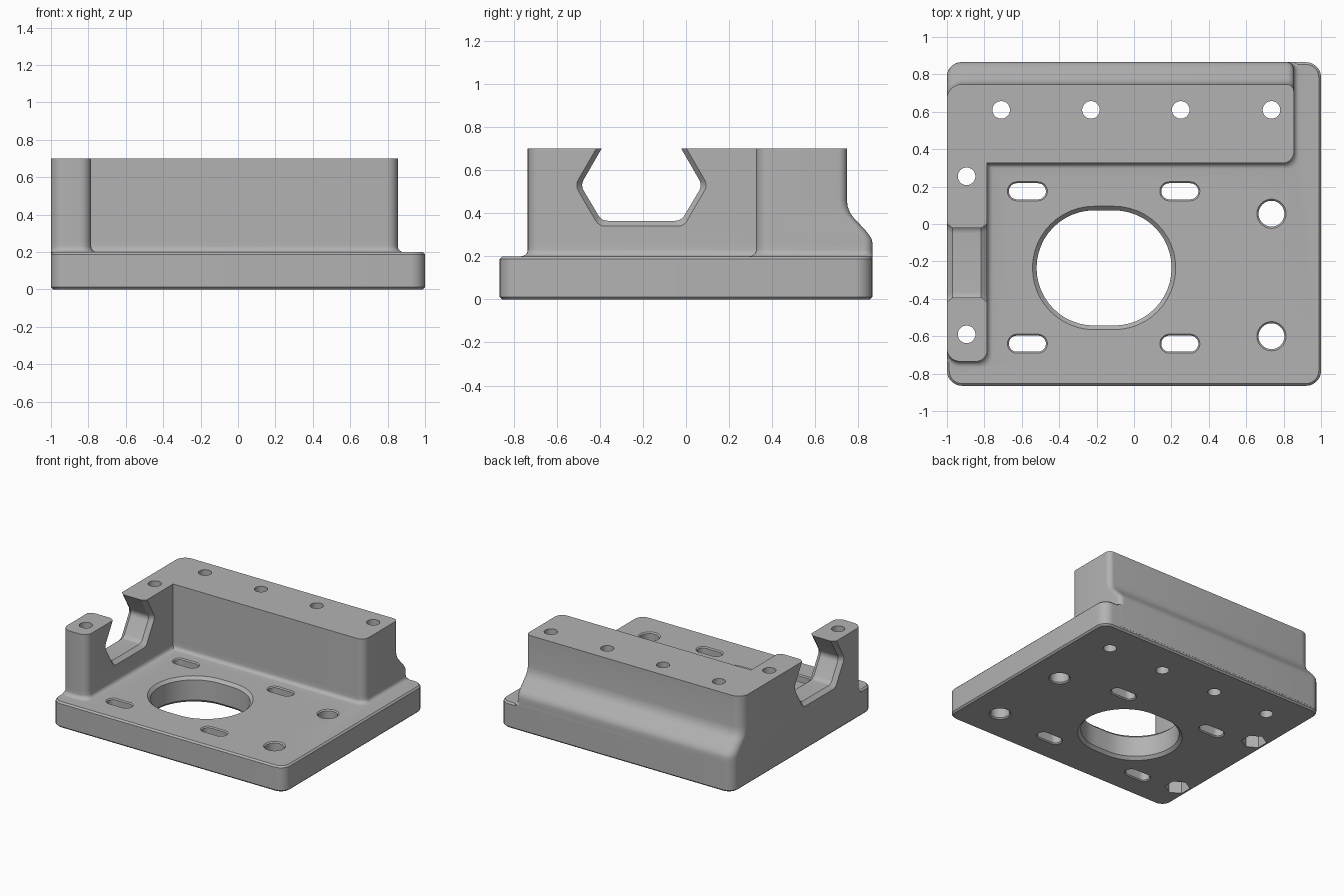
import bpy, bmesh, math
from mathutils import Vector

if "Cube" in bpy.data.objects:
    bpy.data.objects.remove(bpy.data.objects["Cube"])


def rounded(corners, radii, steps=7):
    """Outline of a polygon with an arc at every corner that has a radius."""
    out = []
    for i, (c, r) in enumerate(zip(corners, radii)):
        c = Vector(c)
        if r == 0:
            out.append(c)
            continue
        a = (Vector(corners[i - 1]) - c).normalized()
        b = (Vector(corners[(i + 1) % len(corners)]) - c).normalized()
        half = a.angle(b) / 2
        mid = c + (a + b).normalized() * r / math.sin(half)
        start = c + a * r / math.tan(half) - mid
        end = c + b * r / math.tan(half) - mid
        span = math.pi - 2 * half
        for k in range(steps + 1):
            t = k / steps
            out.append(mid + (start * math.sin((1 - t) * span)
                              + end * math.sin(t * span)) / math.sin(span))
    return out


def rectangle(hx, hy, r):
    return rounded([(-hx, -hy), (hx, -hy), (hx, hy), (-hx, hy)], [r] * 4)


def slot(x, y, half_gap, r, n=24):
    """Two half circles joined by straight sides; a circle when half_gap is 0."""
    pts = []
    for side, first in ((1, -math.pi / 2), (-1, math.pi / 2)):
        for k in range(n + 1 if half_gap else n):
            a = first + math.pi * k / n
            pts.append(Vector((x + side * half_gap + r * math.cos(a), y + r * math.sin(a))))
    return pts


def loft(bm, sections, axis="z"):
    """Closed solid through matching outlines placed along an axis."""
    rings = []
    for pts, h in sections:
        rings.append([bm.verts.new((p.x, p.y, h) if axis == "z" else (h, p.x, p.y))
                      for p in pts])
    for low, high in zip(rings, rings[1:]):
        for i in range(len(low)):
            bm.faces.new((low[i - 1], low[i], high[i], high[i - 1]))
    bm.faces.new(rings[0][::-1])
    bm.faces.new(rings[-1])


def finish(name, bm):
    bmesh.ops.recalc_face_normals(bm, faces=bm.faces)
    mesh = bpy.data.meshes.new(name)
    bm.to_mesh(mesh)
    bm.free()
    obj = bpy.data.objects.new(name, mesh)
    bpy.context.collection.objects.link(obj)
    return obj


# Base plate with softened rims
HX, HY, THICK, RIM = 1.0, 0.865, 0.2, 0.012
bm = bmesh.new()
loft(bm, [(rectangle(HX - i, HY - i, 0.08 - i), z) for i, z in
          ((RIM, 0), (0, RIM), (0, THICK - RIM), (RIM, THICK))])
bracket = finish("mounting_bracket", bm)


# L-shaped wall, flared at the back and filleted where it meets the plate
def wall_outline(back, f):
    left, inner, right, front, end = -1.001, -0.785 + f, 0.855 + f, 0.325 - f, -0.735 - f
    return rounded([(left, back), (left, end), (inner, end),
                    (inner, front), (right, front), (right, back)],
                   [0.08, 0.07, 0.06, 0, 0.06, 0.04])


FILLET, BACK = 0.03, 0.866
levels = [(2 * RIM, BACK, FILLET)]
for k in range(6):
    a = math.pi / 2 * k / 5
    levels.append((THICK + FILLET * (1 - math.cos(a)), BACK, FILLET * (1 - math.sin(a))))
levels += [(z, back, 0) for z, back in
           ((0.26, BACK), (0.28, 0.862), (0.30, 0.85), (0.32, 0.834), (0.38, 0.778),
            (0.40, 0.763), (0.43, 0.751), (0.46, 0.747), (0.7, 0.747))]
bm = bmesh.new()
loft(bm, [(wall_outline(back, f), z) for z, back, f in levels])
wall = finish("wall", bm)

# Holes through plate and walls
bm = bmesh.new()


def through(x, y, gap, r, chamfer):
    """Opening in the plate with a chamfer at both ends."""
    loft(bm, [(slot(x, y, gap, r + c), z) for c, z in
              ((2 * chamfer, -chamfer), (0, chamfer),
               (0, THICK - chamfer), (2 * chamfer, THICK + chamfer))])


through(-0.16, -0.235, 0.053, 0.308, 0.022)
for y in (0.175, -0.64):
    for x in (-0.57, 0.245):
        through(x, y, 0.056, 0.043, 0.008)
for y in (0.055, -0.6):
    through(0.735, y, 0, 0.069, 0.009)

screws = [(-0.895, 0.255), (-0.895, -0.59)]
for x, y in screws + [(x, 0.61) for x in (-0.71, -0.23, 0.25, 0.735)]:
    loft(bm, [(slot(x, y, 0, 0.047), z) for z in (-0.1, 0.8)])


# Hexagonal notch in the side wall, chamfered on both faces
def notch(grow):
    mid, side = -0.207, 0.283 + grow
    foot, low, top, waist = 0.185 + grow * 0.5, 0.365 - grow, 0.8, 0.53
    neck = side - (top - waist) / math.tan(math.radians(60))
    half = [(foot, low), (side, waist), (neck, top)]
    pts = [(mid + u, z) for u, z in half] + [(mid - u, z) for u, z in half[::-1]]
    return rounded(pts, [0.05, 0.05, 0, 0, 0.05, 0.05])


loft(bm, [(notch(g), x) for g, x in
          ((0.05, -1.03), (0, -0.97), (0, -0.817), (0.05, -0.753))], "x")
holes = finish("hole_cutter", bm)

# Nut pockets under the side wall
bm = bmesh.new()
for x, y in screws:
    ring = [Vector((x + 0.09 * math.sin(k * math.pi / 3),
                    y + 0.09 * math.cos(k * math.pi / 3))) for k in range(6)]
    loft(bm, [(ring, -0.1), (ring, 0.12)])
pockets = finish("nut_pocket_cutter", bm)

# Combine the solids and drop the helpers
for other, operation in ((wall, "UNION"), (holes, "DIFFERENCE"), (pockets, "DIFFERENCE")):
    mod = bracket.modifiers.new(other.name, "BOOLEAN")
    mod.object, mod.operation, mod.solver = other, operation, "EXACT"
    other.hide_render = True
graph = bpy.context.evaluated_depsgraph_get()
result = bpy.data.meshes.new_from_object(bracket.evaluated_get(graph))
bracket.modifiers.clear()
bracket.data = result
for other in (wall, holes, pockets):
    bpy.data.objects.remove(other)

# Plain grey finish
grey = bpy.data.materials.new("plain grey")
grey.use_nodes = True
colour = (0.45, 0.45, 0.45, 1)
grey.diffuse_color = colour
grey.node_tree.nodes["Principled BSDF"].inputs["Base Color"].default_value = colour
result.materials.clear()
result.materials.append(grey)
for poly in result.polygons:
    poly.material_index = 0

bpy.ops.object.select_all(action="DESELECT")
bracket.select_set(True)
bpy.context.view_layer.objects.active = bracket
bpy.ops.object.shade_smooth_by_angle(angle=math.radians(30))
